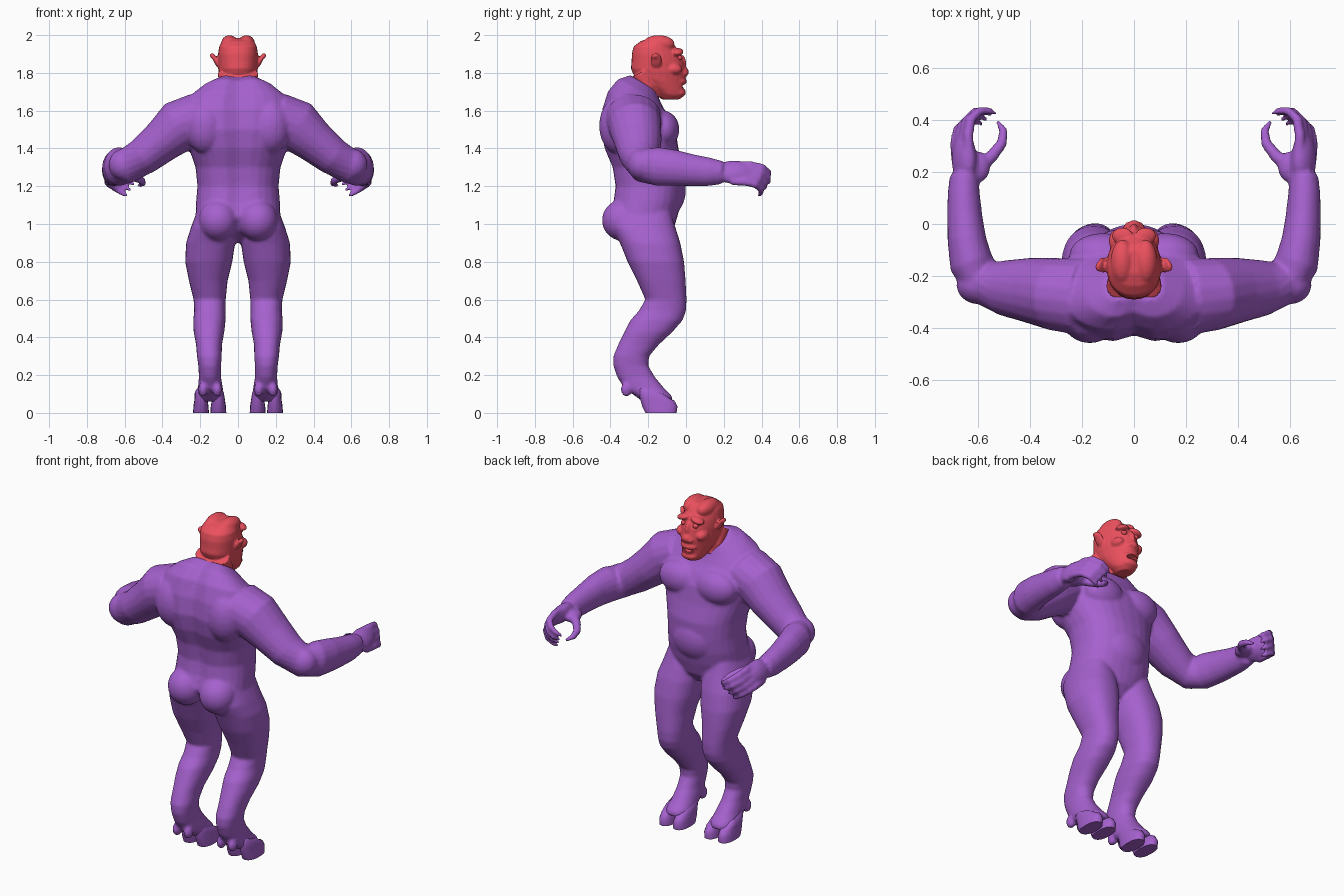
import bpy, bmesh, math
from mathutils import Vector, Matrix

def material(name, col):
    m = bpy.data.materials.new(name)
    m.diffuse_color = col
    return m

PURPLE = material("purple_skin", (0.38, 0.12, 0.62, 1))
RED = material("red_skin", (0.82, 0.08, 0.11, 1))

def skin_rings(bm, rings):
    """Bridge closed rings of points and cap both ends."""
    vs = [[bm.verts.new(p) for p in r] for r in rings]
    n = len(vs[0])
    for a, b in zip(vs, vs[1:]):
        for i in range(n):
            bm.faces.new((a[i], a[(i + 1) % n], b[(i + 1) % n], b[i]))
    bm.faces.new(vs[0][::-1])
    bm.faces.new(vs[-1])

def spow(v, e):
    return math.copysign(abs(v) ** e, v)

def stack(bm, rows, s=1, power=2.3, groove=0, taper=0, n=28):
    """Horizontal sections: z, x0, x1, y0, y1, tilt."""
    rings = []
    for z, x0, x1, y0, y1, tilt in rows:
        ring = []
        for i in range(n):
            a = 2 * math.pi * i / n
            dx = spow(math.cos(a), 2 / power) * (x1 - x0) / 2
            dy = spow(math.sin(a), 2 / power) * (y1 - y0) / 2
            dx *= 1 - taper * max(0, math.sin(a))
            x = (x0 + x1) / 2 + dx
            if dy < 0:
                dy += groove * math.exp(-(x / .05) ** 2)
            ring.append((s * x, (y0 + y1) / 2 + dy, z + tilt * dy))
        rings.append(ring)
    skin_rings(bm, rings)

def tube(bm, pts, s=1, n=18):
    """Limb along a path: x, y, z, side radius, vertical radius."""
    P = [Vector(p[:3]) for p in pts]
    rings = []
    for i, p in enumerate(pts):
        t = (P[min(i + 1, len(P) - 1)] - P[max(i - 1, 0)]).normalized()
        side = t.cross(Vector((0, 0, 1))).normalized()
        up = side.cross(t)
        ring = []
        for k in range(n):
            a = 2 * math.pi * k / n
            q = P[i] + side * math.cos(a) * p[3] + up * math.sin(a) * p[4]
            ring.append((s * q.x, q.y, q.z))
        rings.append(ring)
    skin_rings(bm, rings)

def blob(bm, c, r, s=1, rot=0):
    m = (Matrix.Translation((s * c[0], c[1], c[2])) @ Matrix.Rotation(s * rot, 4, 'Y')
         @ Matrix.Diagonal((*r, 1)))
    bmesh.ops.create_icosphere(bm, subdivisions=3, radius=1, matrix=m)

def finish(bm, name, mat):
    bmesh.ops.recalc_face_normals(bm, faces=bm.faces)
    me = bpy.data.meshes.new(name)
    bm.to_mesh(me)
    bm.free()
    ob = bpy.data.objects.new(name, me)
    bpy.context.collection.objects.link(ob)
    me.materials.append(mat)
    return ob

def select(ob):
    bpy.ops.object.select_all(action='DESELECT')
    ob.select_set(True)
    bpy.context.view_layer.objects.active = ob

def fuse(ob, voxel, loops):
    select(ob)
    m = ob.modifiers.new("fuse", 'REMESH')
    m.mode, m.voxel_size = 'VOXEL', voxel
    m = ob.modifiers.new("soften", 'SMOOTH')
    m.factor, m.iterations = .5, loops
    for m in list(ob.modifiers):
        bpy.ops.object.modifier_apply(modifier=m.name)

def smooth(ob, deg=40):
    select(ob)
    bpy.ops.object.shade_smooth_by_angle(angle=math.radians(deg))

# Torso with sloping collar
bm = bmesh.new()
T = [(.90, .05, -.27, -.12, 0), (.96, .15, -.37, -.07, 0), (1.04, .225, -.42, -.045, 0),
     (1.12, .222, -.395, -.025, 0), (1.2, .215, -.385, -.015, 0), (1.3, .225, -.40, -.015, 0),
     (1.4, .26, -.44, -.04, 0), (1.5, .29, -.46, -.055, 0), (1.59, .31, -.45, -.09, -.1),
     (1.66, .27, -.42, -.12, -.3), (1.715, .19, -.37, -.14, -.5), (1.75, .115, -.31, -.155, -.6)]
stack(bm, [(z, -x, x, a, b, t) for z, x, a, b, t in T], groove=.03)
blob(bm, (0, -.10, 1.18), (.15, .10, .14))

for s in (1, -1):
    # Chest, shoulder blade, buttock
    blob(bm, (.12, -.12, 1.50), (.13, .085, .10), s)
    blob(bm, (.17, -.36, 1.52), (.11, .10, .15), s)
    blob(bm, (.105, -.335, 1.02), (.105, .11, .11), s)
    # Leg
    stack(bm, [(1.06, .06, .22, -.37, -.08, 0), (.98, .02, .25, -.39, -.055, 0),
               (.9, .015, .275, -.35, -.03, 0), (.8, .03, .28, -.31, -.01, 0),
               (.7, .055, .26, -.26, -.002, 0), (.6, .065, .235, -.215, .003, 0),
               (.54, .066, .232, -.25, .0, 0), (.49, .066, .237, -.295, -.018, 0),
               (.43, .072, .235, -.325, -.07, 0), (.36, .085, .222, -.36, -.145, 0),
               (.3, .086, .217, -.385, -.195, 0), (.25, .09, .21, -.385, -.2, 0),
               (.19, .09, .207, -.365, -.165, 0), (.13, .08, .212, -.325, -.115, 0),
               (.09, .075, .22, -.27, -.075, 0), (.06, .08, .22, -.23, -.07, 0)], s)
    for x in (.11, .185):
        blob(bm, (x, -.315, .125), (.025, .03, .04), s)
    # Arm
    tube(bm, [(.2, -.28, 1.57, .15, .13), (.31, -.27, 1.52, .14, .14), (.40, -.255, 1.44, .127, .115),
              (.5, -.245, 1.36, .108, .1), (.585, -.22, 1.31, .09, .094), (.628, -.15, 1.305, .085, .103),
              (.645, -.06, 1.297, .075, .096), (.653, .03, 1.285, .068, .085), (.657, .12, 1.276, .062, .076),
              (.655, .19, 1.272, .055, .062)], s)
    blob(bm, (.60, -.235, 1.315), (.085, .075, .085), s)
    # Palm
    blob(bm, (.655, .25, 1.275), (.042, .10, .066), s, -.5)
    blob(bm, (.60, .22, 1.265), (.045, .06, .035), s)
    # Four curled fingers
    for k in range(4):
        f = k / 3
        x, y, z = .635 + .05 * f, .31 - .03 * f, 1.315 - .09 * f
        d = 1 - .2 * abs(f - .3)
        tube(bm, [(x, y - .04, z, .02, .02), (x + .005, y + .03, z - .002, .021, .021),
                  (x - .005, y + .10 * d, z - .015, .02, .02), (x - .04, y + .135 * d, z - .04, .018, .018),
                  (x - .075, y + .135 * d, z - .062, .015, .015), (x - .105, y + .12 * d, z - .078, .007, .007)], s, 10)
    # Thumb
    tube(bm, [(.61, .21, 1.265, .03, .025), (.55, .26, 1.25, .025, .025), (.51, .31, 1.23, .021, .021),
              (.503, .36, 1.215, .018, .018), (.53, .40, 1.20, .007, .007)], s, 10)
body = finish(bm, "body", PURPLE)
fuse(body, .0095, 4)
smooth(body, 60)

# Cloven hooves
bm = bmesh.new()
for s in (1, -1):
    for x0, x1, o in ((.062, .146, -.008), (.154, .238, .008)):
        stack(bm, [(0, x0, x1, -.215, -.05, 0), (.035, x0 + .002, x1 - .002, -.232, -.045, 0),
                   (.075, x0 + .008, x1 - .008, -.245, -.062, -.1), (.10, x0 + .012, x1 - .008, -.25, -.085, -.3),
                   (.12, x0 + .025, x1 - .02, -.24, -.12, -.3)], s, 2.4, n=16)
smooth(finish(bm, "hooves", PURPLE), 40)

# Head
bm = bmesh.new()
H = [(1.66, .04, -.13, -.035, 0), (1.685, .065, -.16, -.015, -.15), (1.72, .08, -.235, -.005, -.3),
     (1.76, .094, -.28, -.005, -.25), (1.81, .104, -.292, .0, -.1), (1.86, .106, -.288, -.012, 0),
     (1.90, .106, -.287, -.03, 0), (1.94, .10, -.277, -.055, 0), (1.968, .085, -.24, -.078, 0),
     (1.985, .055, -.19, -.10, 0)]
stack(bm, [(z, -x, x, a, b, t) for z, x, a, b, t in H], taper=.25)
tube(bm, [(0, -.245, 1.80, .108, .07), (0, -.20, 1.72, .10, .06), (0, -.18, 1.66, .08, .05)])
blob(bm, (0, -.015, 1.805), (.03, .03, .028))
blob(bm, (0, -.03, 1.85), (.018, .032, .05))
blob(bm, (0, -.035, 1.755), (.055, .04, .022))
blob(bm, (0, -.035, 1.695), (.05, .035, .025))
for s in (1, -1):
    # Crown, brow, cheek, nostril
    blob(bm, (.045, -.145, 1.953), (.045, .085, .047), s)
    blob(bm, (.045, -.045, 1.912), (.042, .032, .018), s, .25)
    blob(bm, (.065, -.065, 1.82), (.032, .045, .03), s)
    blob(bm, (.022, -.008, 1.797), (.016, .016, .014), s)
    # Ear
    blob(bm, (.118, -.158, 1.865), (.012, .03, .045), s, .45)
    blob(bm, (.132, -.165, 1.885), (.012, .02, .022), s, .8)
head = finish(bm, "head", RED)
fuse(head, .006, 3)

# Mouth and eye sockets cut into the face
bm = bmesh.new()
blob(bm, (0, .005, 1.727), (.045, .05, .015))
for s in (1, -1):
    blob(bm, (.045, -.012, 1.882), (.021, .02, .013), s)
cutter = finish(bm, "face_cutter", RED)
cutter.hide_render = True
select(head)
m = head.modifiers.new("cut", 'BOOLEAN')
m.operation, m.solver, m.object = 'DIFFERENCE', 'EXACT', cutter
bpy.ops.object.modifier_apply(modifier="cut")
bpy.data.objects.remove(cutter)
smooth(head, 45)

# Teeth and eyes
bm = bmesh.new()
for s in (1, -1):
    blob(bm, (.04, -.035, 1.88), (.016, .016, .014), s)
    for x, h in ((.008, .012), (.02, .016), (.032, .024)):
        bmesh.ops.create_cone(bm, cap_ends=True, segments=8, radius1=.006, radius2=.001, depth=h,
                              matrix=Matrix.Translation((s * x, -.014 - x * .3, 1.712 + h / 2)))
smooth(finish(bm, "teeth_and_eyes", RED))
